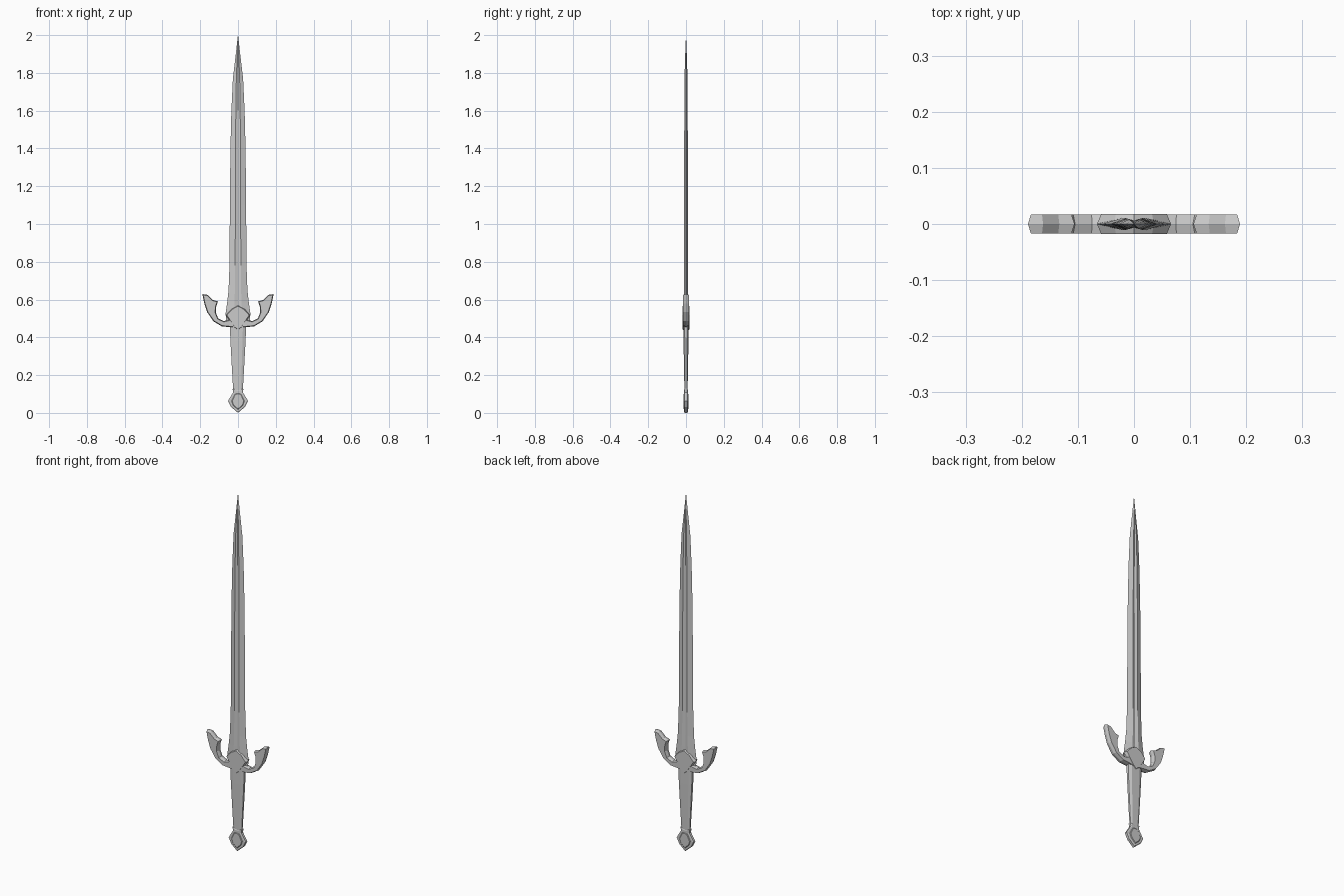
import bpy, bmesh
from mathutils import Vector
from mathutils.geometry import tessellate_polygon

if "Cube" in bpy.data.objects:
    bpy.data.objects.remove(bpy.data.objects["Cube"])


def finish(name, bm):
    bmesh.ops.remove_doubles(bm, verts=bm.verts, dist=1e-5)
    bmesh.ops.recalc_face_normals(bm, faces=bm.faces)
    me = bpy.data.meshes.new(name)
    bm.to_mesh(me)
    bm.free()
    ob = bpy.data.objects.new(name, me)
    bpy.context.collection.objects.link(ob)
    return ob


def loft(name, rings):
    """Join equal-length rings of points and cap both ends."""
    bm = bmesh.new()
    vs = [[bm.verts.new(p) for p in r] for r in rings]
    n = len(rings[0])
    for a, b in zip(vs, vs[1:]):
        for i in range(n):
            j = (i + 1) % n
            bm.faces.new((a[i], a[j], b[j], b[i]))
    for r in (rings[0], rings[-1]):
        cap = vs[0] if r is rings[0] else vs[-1]
        for tri in tessellate_polygon([[Vector(p) for p in r]]):
            bm.faces.new([cap[i] for i in tri])
    bmesh.ops.dissolve_limit(bm, angle_limit=0.01, verts=bm.verts, edges=bm.edges)
    return finish(name, bm)


def inset(pts, d):
    """Shrink a counter-clockwise outline by distance d."""
    out = []
    for i, p in enumerate(pts):
        p = Vector(p)
        e1 = (p - Vector(pts[i - 1])).normalized()
        e2 = (Vector(pts[(i + 1) % len(pts)]) - p).normalized()
        n1, n2 = Vector((-e1.y, e1.x)), Vector((-e2.y, e2.x))
        out.append(p + (n1 + n2) * d / max(1 + n1.dot(n2), 0.5))
    return out


def plate(name, right, layers):
    """Mirror a right-hand outline (bottom to top) and stack inset layers in y."""
    pts = right + [(-x, z) for x, z in reversed(right) if x > 0]
    return loft(name, [[(x, y, z) for x, z in inset(pts, d)] for y, d in layers])


# Blade: fullered section tapering to the tip
blade = []
for z, w, t in [(0.47, 0.060, 0.011), (0.525, 0.066, 0.011), (0.585, 0.057, 0.011),
                (0.65, 0.050, 0.011), (0.78, 0.045, 0.0105), (1.1, 0.043, 0.010),
                (1.4, 0.040, 0.0095), (1.6, 0.035, 0.009), (1.77, 0.027, 0.008),
                (1.88, 0.014, 0.005), (2.0, 0.0004, 0.0002)]:
    r = w * 0.33
    blade.append([(w, 0, z), (r, t, z), (0, t * 0.6, z), (-r, t, z),
                  (-w, 0, z), (-r, -t, z), (0, -t * 0.6, z), (r, -t, z)])
loft("blade", blade)

# Guard with upswept horns
guard = [(0, 0.445), (0.03, 0.453), (0.085, 0.458), (0.13, 0.485), (0.163, 0.533),
         (0.178, 0.578), (0.189, 0.629), (0.162, 0.625), (0.133, 0.598),
         (0.106, 0.590), (0.116, 0.562), (0.117, 0.530), (0.105, 0.500),
         (0.075, 0.486), (0.050, 0.492), (0, 0.510)]
plate("guard", guard, [(-0.0165, 0.004), (0, 0), (0.0165, 0.004)])

# Central shield over the guard
shield = [(0, 0.433), (0.022, 0.453), (0.048, 0.490), (0.066, 0.518),
          (0.036, 0.552), (0, 0.572)]
plate("guard_shield", shield, [(-0.0175, 0.006), (0, 0), (0.0175, 0.006)])

# Grip: eight-sided, narrowing downwards
grip = []
for z, w, t in [(0.11, 0.025, 0.008), (0.25, 0.033, 0.011), (0.38, 0.040, 0.013),
                (0.46, 0.043, 0.014)]:
    a, b = w * 0.6, t * 0.5
    grip.append([(w, b, z), (a, t, z), (-a, t, z), (-w, b, z),
                 (-w, -b, z), (-a, -t, z), (a, -t, z), (w, -b, z)])
loft("grip", grip)

# Pommel: pointed gem setting with a recessed face
pommel = [(0, 0), (0.037, 0.032), (0.053, 0.064), (0.026, 0.108), (0.029, 0.128),
          (0, 0.122)]
plate("pommel", pommel, [(-0.010, 0.005), (-0.007, 0), (0.007, 0), (0.010, 0.005)])
gem = [(0, 0.013), (0.028, 0.038), (0.037, 0.064), (0.018, 0.103), (0, 0.106)]
plate("pommel_gem", gem, [(-0.0125, 0.006), (-0.008, 0), (0.008, 0), (0.0125, 0.006)])
